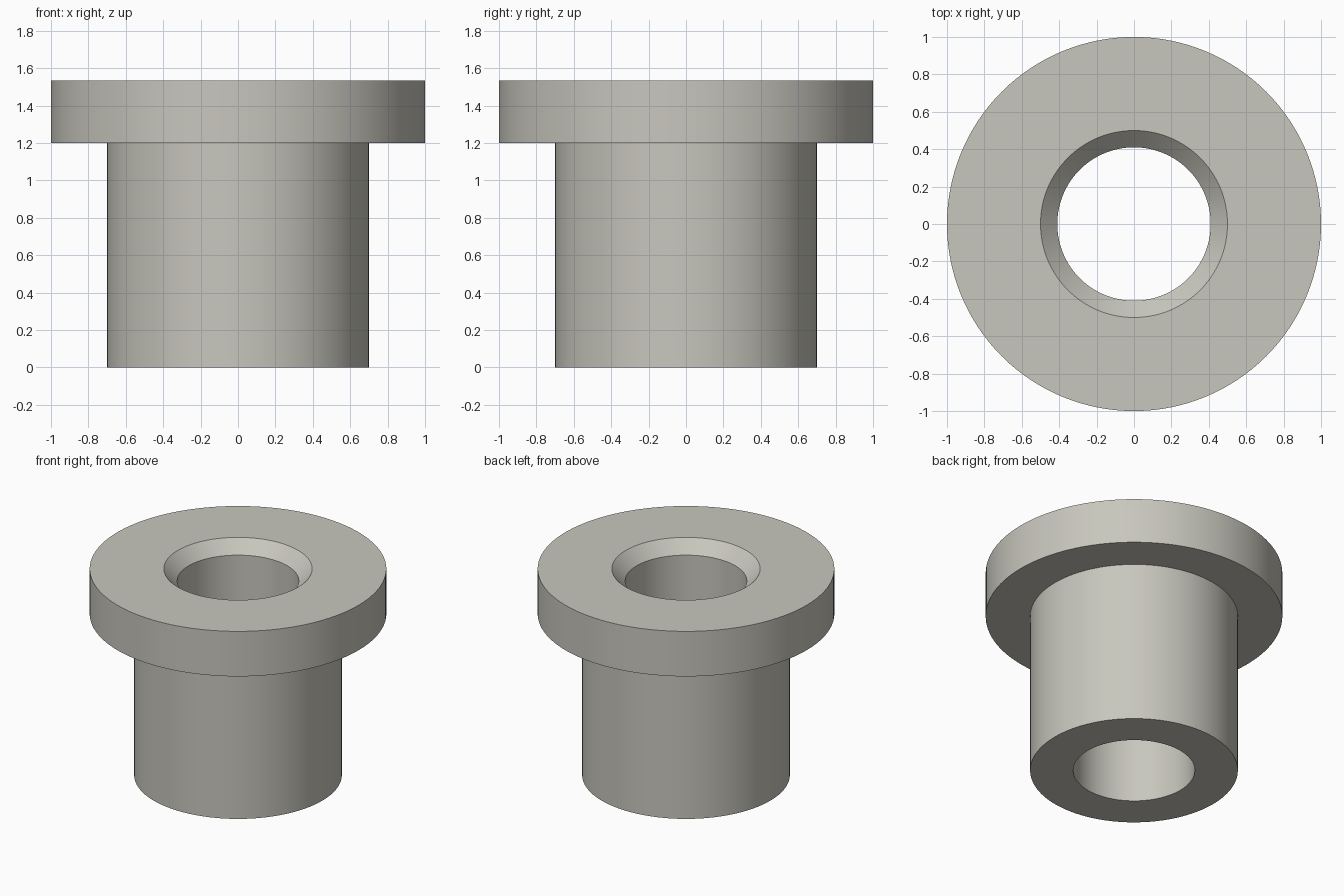
import bpy, bmesh, math

old = bpy.data.objects.get("Cube")
if old:
    bpy.data.objects.remove(old, do_unlink=True)

SEGMENTS = 128

# Warm grey metal
metal = bpy.data.materials.new("warm_grey")
metal.use_nodes = True
colour = (0.58, 0.57, 0.51, 1)
metal.diffuse_color = colour
metal.node_tree.nodes["Principled BSDF"].inputs["Base Color"].default_value = colour


def lathe(name, profile):
    """Revolve a closed (radius, height) profile around z."""
    bm = bmesh.new()
    rings = []
    for radius, height in profile:
        ring = []
        for i in range(SEGMENTS):
            a = math.tau * i / SEGMENTS
            ring.append(bm.verts.new((radius * math.cos(a), radius * math.sin(a), height)))
        rings.append(ring)
    for k, low in enumerate(rings):
        high = rings[(k + 1) % len(rings)]
        for i in range(SEGMENTS):
            j = (i + 1) % SEGMENTS
            bm.faces.new((low[i], low[j], high[j], high[i]))
    bmesh.ops.recalc_face_normals(bm, faces=bm.faces)
    mesh = bpy.data.meshes.new(name)
    bm.to_mesh(mesh)
    bm.free()
    mesh.materials.append(metal)
    obj = bpy.data.objects.new(name, mesh)
    bpy.context.collection.objects.link(obj)
    bpy.ops.object.select_all(action='DESELECT')
    obj.select_set(True)
    bpy.context.view_layer.objects.active = obj
    bpy.ops.object.shade_smooth_by_angle(angle=math.radians(30))
    return obj


# Sleeve, flange, chamfered mouth and through bore in one solid
bore, sleeve, mouth, flange = 0.41, 0.7, 0.5, 1.0
shoulder, top = 1.2, 1.535
lathe("flanged_bushing", [
    (bore, 0), (sleeve, 0), (sleeve, shoulder), (flange, shoulder),
    (flange, top), (mouth, top), (bore, top - (mouth - bore)),
])
